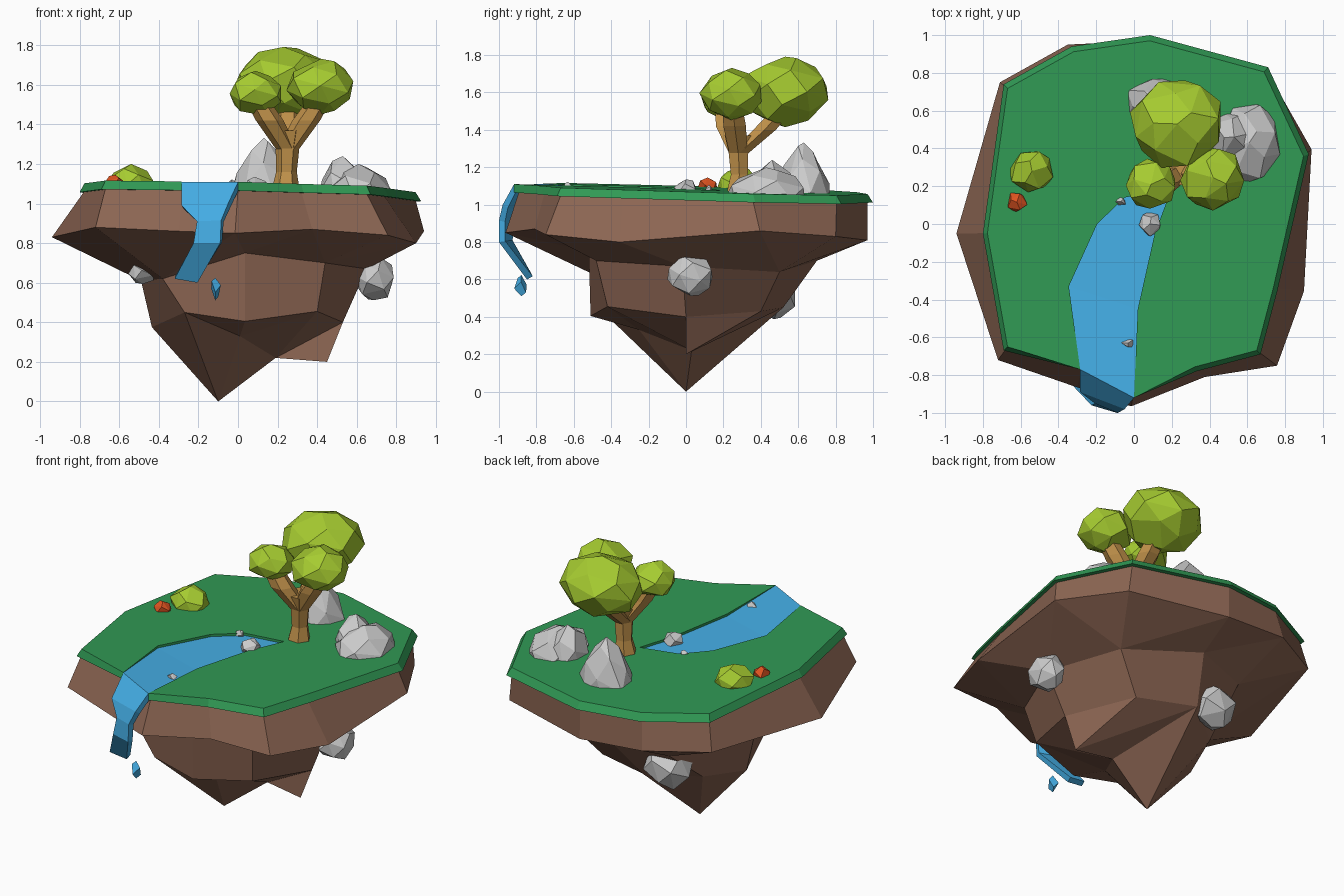
import bpy, bmesh, math, random
from mathutils import Vector

if "Cube" in bpy.data.objects:
    bpy.data.objects.remove(bpy.data.objects["Cube"])

random.seed(4)


def material(name, rgb):
    m = bpy.data.materials.new(name)
    m.diffuse_color = (*rgb, 1)
    m.use_nodes = True
    m.node_tree.nodes["Principled BSDF"].inputs["Base Color"].default_value = m.diffuse_color
    return m


DIRT = material("dirt", (0.26, 0.13, 0.085))
GRASS = material("grass", (0.03, 0.32, 0.09))
WATER = material("water", (0.06, 0.43, 0.80))
LEAF = material("leaf", (0.38, 0.60, 0.03))
WOOD = material("wood", (0.54, 0.29, 0.07))
ORANGE = material("orange", (0.75, 0.09, 0.015))


def finish(bm, name, mat=None):
    bmesh.ops.recalc_face_normals(bm, faces=bm.faces[:])
    me = bpy.data.meshes.new(name)
    bm.to_mesh(me)
    bm.free()
    ob = bpy.data.objects.new(name, me)
    bpy.context.collection.objects.link(ob)
    if mat:
        me.materials.append(mat)
    return ob


def ring(bm, pts):
    return [bm.verts.new(p) for p in pts]


def quads(bm, a, b):
    n = len(a)
    for i in range(n):
        bm.faces.new((a[i], a[(i + 1) % n], b[(i + 1) % n], b[i]))


def cap(bm, *rings):
    """Close rings with triangulated faces (normals needed for concave outlines)."""
    faces = [bm.faces.new(r) for r in rings]
    bm.normal_update()
    bmesh.ops.triangulate(bm, faces=faces)
    bmesh.ops.dissolve_limit(bm, angle_limit=0.01, verts=[], edges=[])


def zipper(bm, a, b):
    """Join two rings of different counts by angle."""
    def keys(r):
        return [(math.atan2(v.co.y, v.co.x) + 1.7) % math.tau for v in r] + [math.tau + 1]
    ka, kb, na, nb, i, j = keys(a), keys(b), len(a), len(b), 0, 0
    while i < na or j < nb:
        if j == nb or (i < na and ka[i + 1] <= kb[j + 1]):
            bm.faces.new((a[i], a[(i + 1) % na], b[j % nb]))
            i += 1
        else:
            bm.faces.new((a[i % na], b[(j + 1) % nb], b[j]))
            j += 1


def blob(name, center, radii, n=24, mat=None, taper=0.0, rough=0.06):
    """Faceted hull of evenly spread points, narrowed upwards by taper."""
    bm = bmesh.new()
    turn = random.random() * 6
    for i in range(n):
        z = 1 - 2 * i / (n - 1)
        r = math.sqrt(1 - z * z) * (1 - taper * (z + 1) / 2)
        a = turn + i * 2.39996
        k = 1.04 + random.uniform(-rough, rough)
        p = Vector((r * math.cos(a), r * math.sin(a), z)) * k
        bm.verts.new([c + q * s for c, q, s in zip(center, p, radii)])
    bmesh.ops.convex_hull(bm, input=bm.verts[:])
    loose = [v for v in bm.verts if not v.link_faces]
    bmesh.ops.delete(bm, geom=loose, context='VERTS')
    bmesh.ops.dissolve_limit(bm, angle_limit=0.2, verts=bm.verts[:], edges=bm.edges[:])
    return finish(bm, name, mat)


def tube(name, path, radii, sides=6):
    bm = bmesh.new()
    rings = []
    for (x, y, z), r in zip(path, radii):
        rings.append(ring(bm, [(x + r * math.cos(math.tau * k / sides),
                                y + r * math.sin(math.tau * k / sides), z) for k in range(sides)]))
    for a, b in zip(rings, rings[1:]):
        quads(bm, a, b)
    bm.faces.new(rings[0])
    bm.faces.new(rings[-1])
    return finish(bm, name, WOOD)


def ground(x, y):
    return 1.085 - 0.02 * x - 0.027 * y


# Island outline (from front, anticlockwise) and stream banks
edge = [(0, -.92), (.33, -.78), (.67, -.69), (.76, -.35), (.925, .37), (.71, .83),
        (.085, 1), (-.33, .94), (-.69, .74), (-.80, -.05), (-.69, -.67), (-.285, -.77)]
bank = [(-.345, -.33), (-.195, 0), (-.05, .14), (.2, .19), (.11, -.05), (.02, -.45)]

# Grass slab with the stream cut out of it
bm = bmesh.new()
top = [(x * .97, y * .97) if 0 < i < 11 else (x, y) for i, (x, y) in enumerate(edge)] + bank
upper = ring(bm, [(x, y, ground(x, y)) for x, y in top])
lower = ring(bm, [(x, y, ground(x, y) - .045) for x, y in edge + bank])
quads(bm, upper, lower)
cap(bm, upper, lower)
finish(bm, "grass", GRASS)

# Earth body: rim, widest ring, two lower rings, then pointed bottom
bm = bmesh.new()
A = ring(bm, [(x * .97, y * .97, ground(x, y) - .04) for x, y in edge])
B = ring(bm, [(-.015, -.965, .85), (.375, -.81, .87), (.757, -.75, .84), (.9, -.355, .8),
              (.94, .395, .86), (.71, .8, .83), (.085, .97, .81), (-.35, .95, .84),
              (-.71, .75, .85), (-.94, -.05, .83), (-.72, -.72, .88), (-.3, -.865, .86)])
C = ring(bm, [(.035, -.52, .75), (.44, -.48, .7), (.65, -.02, .67), (.52, .5, .64),
              (.05, .7, .7), (-.3, .6, .66), (-.49, 0, .61), (-.38, -.48, .62)])
D = ring(bm, [(.035, -.51, .405), (.4, -.42, .455), (.53, 0, .4), (.32, .40, .43),
              (-.05, .52, .45), (-.33, .3, .42), (-.435, 0, .375), (-.27, -.47, .45)])
tip, small_tip, saddle, front = ring(bm, [(-.1, 0, 0), (.45, 0, .2), (.19, .03, .22), (.01, -.25, .33)])
quads(bm, A, B)
zipper(bm, B, C)
quads(bm, C, D)
ends = [front, saddle, small_tip, small_tip, tip, tip, tip, front]
for i in range(8):
    j = (i + 1) % 8
    bm.faces.new((D[i], D[j], ends[i]))
    if {ends[i], ends[j]} == {small_tip, tip}:
        bm.faces.new((D[j], saddle, small_tip))
        bm.faces.new((D[j], tip, saddle))
    elif ends[i] != ends[j]:
        bm.faces.new((D[j], ends[j], ends[i]))
bm.faces.new((tip, front, saddle))
cap(bm, A)
finish(bm, "earth", DIRT)

# Stream surface running over the edge as a waterfall
bm = bmesh.new()
rows = [((-.05, .14), (.2, .19)), ((-.195, 0), (.11, -.05)),
        ((-.345, -.33), (.02, -.45)), ((-.285, -.77), (0, -.92))]
rows = [[(x, y, ground(x, y) - (.015 if y > -.7 else .002)) for x, y in r] for r in rows]
rows += [((-.285, -.89, .99), (-.05, -.98, 1.0)), ((-.207, -.95, .91), (-.085, -1.0, .915)),
         ((-.225, -.96, .8), (-.09, -1.0, .80)), ((-.32, -.86, .62), (-.205, -.85, .6))]
rows = [ring(bm, r) for r in rows]
for a, b in zip(rows, rows[1:]):
    bm.faces.new((a[0], b[0], b[1], a[1]))
fall = finish(bm, "stream", WATER)
if fall.data.polygons[0].normal.z < 0:
    fall.data.flip_normals()
mod = fall.modifiers.new("thickness", 'SOLIDIFY')
mod.thickness = .035
mod.offset = -1
blob("water_drop", (-.115, -.88, .57), (.03, .04, .055), 7, WATER)

# Tree trunk, branches and crowns
tube("trunk", [(.24, .28, 1.05), (.245, .285, 1.16), (.25, .28, 1.28), (.25, .28, 1.37)],
     [.075, .052, .06, .085])
for name, mid, end in [("left", (.16, .22, 1.42), (.10, .21, 1.52)),
                       ("right", (.345, .26, 1.42), (.41, .25, 1.52)),
                       ("back", (.25, .42, 1.40), (.25, .51, 1.50))]:
    tube("branch_" + name, [(.25, .28, 1.27), mid, end], [.055, .07, .06])
blob("crown_back", (.23, .53, 1.61), (.24, .23, .18), 28, LEAF)
blob("crown_right", (.42, .245, 1.59), (.17, .165, .13), 24, LEAF)
blob("crown_left", (.09, .21, 1.56), (.135, .13, .105), 22, LEAF)

# Bush and flower
blob("bush", (-.54, .28, 1.10), (.115, .115, .095), 20, LEAF)
blob("flower", (-.62, .115, 1.10), (.055, .055, .045), 12, ORANGE)

# Rocks on top and in the underside
blob("tall_rock", (.13, .63, 1.10), (.24, .21, .23), 22, taper=.65)
blob("wide_rock", (.61, .43, 1.06), (.175, .23, .13), 24, taper=.2)
blob("wide_rock_peak", (.53, .46, 1.07), (.15, .17, .155), 18, taper=.3)
blob("bank_rock", (.085, 0, 1.08), (.06, .065, .055), 14)
blob("stream_pebble", (-.03, -.63, 1.09), (.035, .028, .03), 8)
blob("spring_pebble", (-.07, .12, 1.08), (.03, .025, .025), 8)
blob("right_rock", (.69, .025, .62), (.10, .125, .11), 20)
blob("back_rock", (-.2, .47, .53), (.15, .13, .14), 18)
blob("left_rock", (-.48, -.30, .65), (.075, .09, .055), 14)
